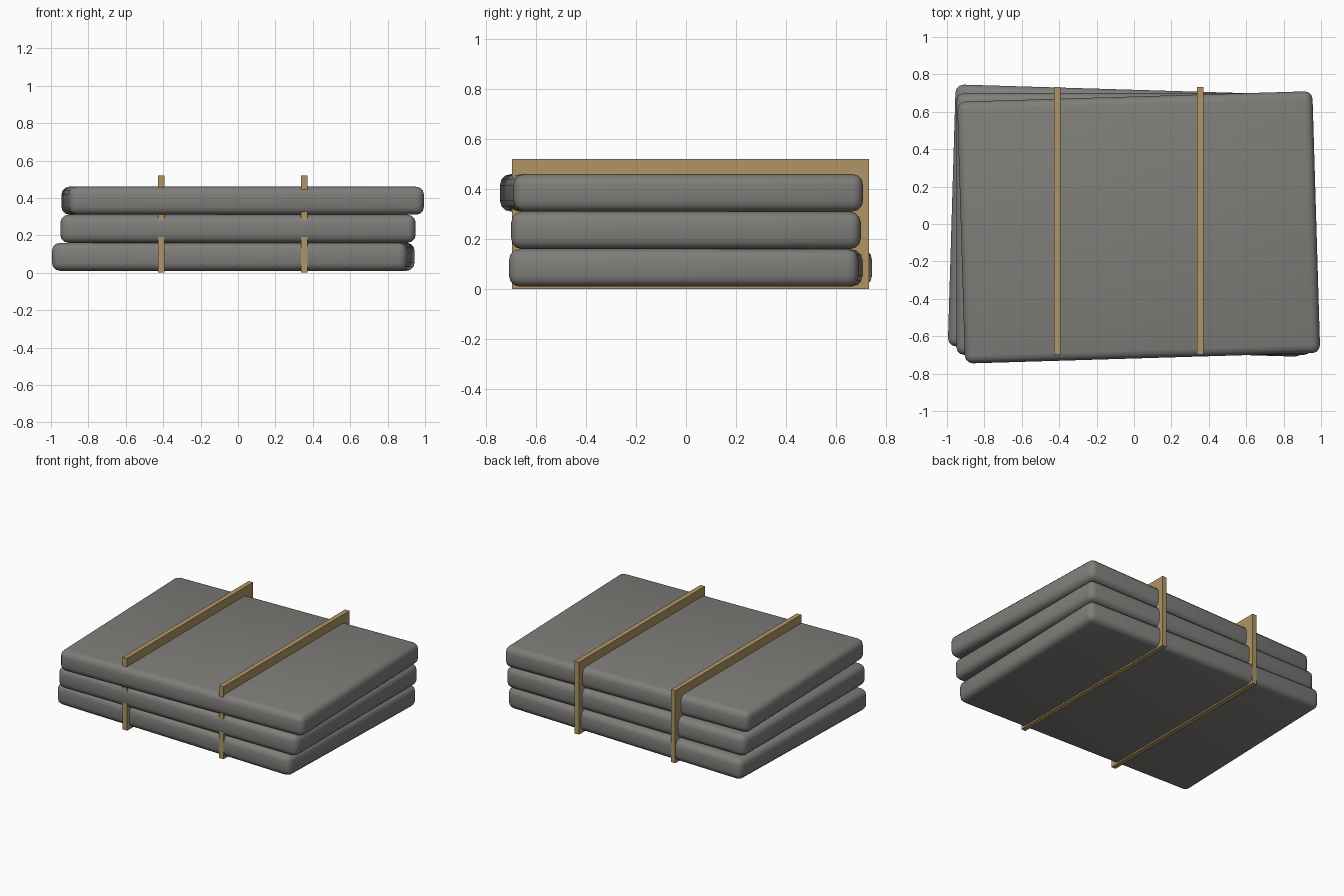
import bpy
from mathutils import Matrix

cube = bpy.data.objects.get("Cube")
if cube:
    bpy.data.objects.remove(cube, do_unlink=True)


def material(name, colour):
    mat = bpy.data.materials.new(name)
    mat.use_nodes = True
    mat.diffuse_color = colour
    mat.node_tree.nodes["Principled BSDF"].inputs["Base Color"].default_value = colour
    return mat


def box(name, size, centre, mat, turn=0.0):
    bpy.ops.mesh.primitive_cube_add(size=1, location=centre, rotation=(0, 0, turn))
    obj = bpy.context.object
    obj.name = name
    obj.data.transform(Matrix.Diagonal((*size, 1)))
    obj.data.materials.append(mat)
    return obj


grey = material("slab grey", (0.21, 0.207, 0.195, 1))
tan = material("strap tan", (0.434, 0.301, 0.133, 1))

# Three rounded slabs, each turned a little from the one below
for level, name in enumerate(("bottom_slab", "middle_slab", "top_slab")):
    step = level - 1
    slab = box(name, (1.9, 1.4, 0.15),
               (0.025 * step, -0.018 * step, 0.085 + 0.15 * level), grey, 0.03 * step)
    bevel = slab.modifiers.new("rounded edges", 'BEVEL')
    bevel.width = 0.043
    bevel.segments = 3
    bpy.ops.object.modifier_apply(modifier=bevel.name)
    bpy.ops.object.shade_smooth_by_angle()

# Two upright straps that run through the whole stack
for name, x in (("right_strap", -0.41), ("left_strap", 0.355)):
    box(name, (0.035, 1.43, 0.52), (x, 0.018, 0.26), tan)
